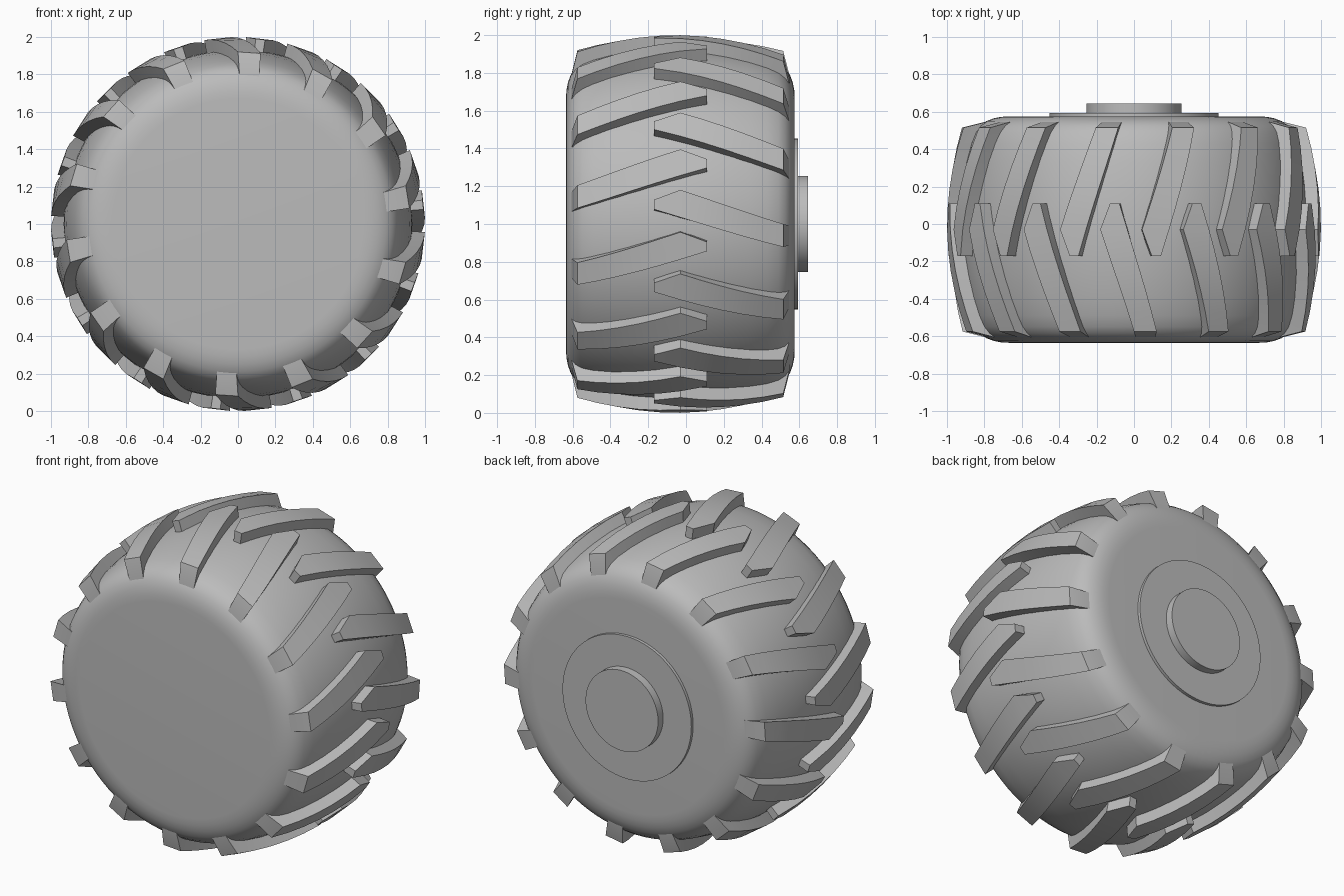
import bpy, bmesh, math
from mathutils import Vector

cube = bpy.data.objects.get("Cube")
if cube:
    bpy.data.objects.remove(cube, do_unlink=True)

CENTRE_Y = -0.03      # middle plane of the tread
AXLE_Z = 1.0
LUGS = 14

grey = bpy.data.materials.new("plain grey")
grey.use_nodes = True
colour = (0.5, 0.5, 0.5, 1)
grey.diffuse_color = colour
grey.node_tree.nodes["Principled BSDF"].inputs["Base Color"].default_value = colour


def point(r, deg, y):
    """Point at a radius and angle around the axle."""
    a = math.radians(deg)
    return Vector((r * math.cos(a), y, AXLE_Z + r * math.sin(a)))


def finish(bm, name, angle):
    bmesh.ops.recalc_face_normals(bm, faces=bm.faces)
    mesh = bpy.data.meshes.new(name)
    bm.to_mesh(mesh)
    bm.free()
    obj = bpy.data.objects.new(name, mesh)
    bpy.context.collection.objects.link(obj)
    mesh.materials.append(grey)
    bpy.ops.object.select_all(action='DESELECT')
    obj.select_set(True)
    bpy.context.view_layer.objects.active = obj
    bpy.ops.object.shade_smooth_by_angle(angle=math.radians(angle))
    return obj


def lathe(name, profile, steps=96, angle=35):
    """Spin a (y, radius) profile round the axle and cap both ends."""
    bm = bmesh.new()
    rings = [[bm.verts.new(point(r, 360 * i / steps, y)) for i in range(steps)]
             for y, r in profile]
    for a, b in zip(rings, rings[1:]):
        for i in range(steps):
            j = (i + 1) % steps
            bm.faces.new((a[i], a[j], b[j], b[i]))
    bm.faces.new(rings[0])
    bm.faces.new(rings[-1])
    return finish(bm, name, angle)


def crown(d):
    """Outer lug radius at a distance from the middle plane."""
    return 1.0 - 0.08 * (abs(d) / 0.545) ** 2


# Tyre body: crowned tread with rounded shoulders
half = [(0, 0.932), (0.12, 0.928), (0.24, 0.916), (0.36, 0.897), (0.46, 0.873),
        (0.52, 0.85), (0.555, 0.825), (0.58, 0.79), (0.595, 0.75),
        (0.603, 0.71), (0.605, 0.67)]
profile = [(CENTRE_Y - y, r) for y, r in reversed(half)]
profile += [(CENTRE_Y + y, r) for y, r in half[1:]]
lathe("tyre_body", profile)

# Hub plate and axle boss on the back
lathe("hub_plate", [(0.56, 0.453), (0.594, 0.453)])
lathe("axle_boss", [(0.57, 0.255), (0.645, 0.255)])


def lug_sections():
    """Cross sections: distance, leading angle, trailing angle, top, bottom."""
    out = []
    for d in (-0.14, 0, 0.11, 0.22, 0.33, 0.44, 0.545, 0.575):
        trail = -5.9 - 12.1 * (d + 0.14) / 0.685
        lead = 3.0 * d / 0.14 if d < 0 else -10.4 * d / 0.545
        if d > 0.55:
            top = 0.80
        else:
            top = crown(d)
        out.append((d, lead, trail, top, min(top - 0.02, crown(d) - 0.13)))
    return out


def tread_row(name, side, phase):
    """One ring of slanted lugs; side -1 is the front row, +1 the back."""
    bm = bmesh.new()
    for k in range(LUGS):
        base = phase + 360 * k / LUGS
        rings = []
        for d, lead, trail, top, low in lug_sections():
            y = CENTRE_Y + side * d
            corners = ((top, lead), (top, trail), (low, trail), (low, lead))
            rings.append([bm.verts.new(point(r, base + a, y)) for r, a in corners])
        for a, b in zip(rings, rings[1:]):
            for i in range(4):
                j = (i + 1) % 4
                bm.faces.new((a[i], a[j], b[j], b[i]))
        bm.faces.new(rings[0])
        bm.faces.new(rings[-1])
    return finish(bm, name, 30)


# Two interlocking rows, half a step apart
tread_row("front_tread_lugs", -1, 100.4)
tread_row("back_tread_lugs", 1, 100.4 - 180 / LUGS)
